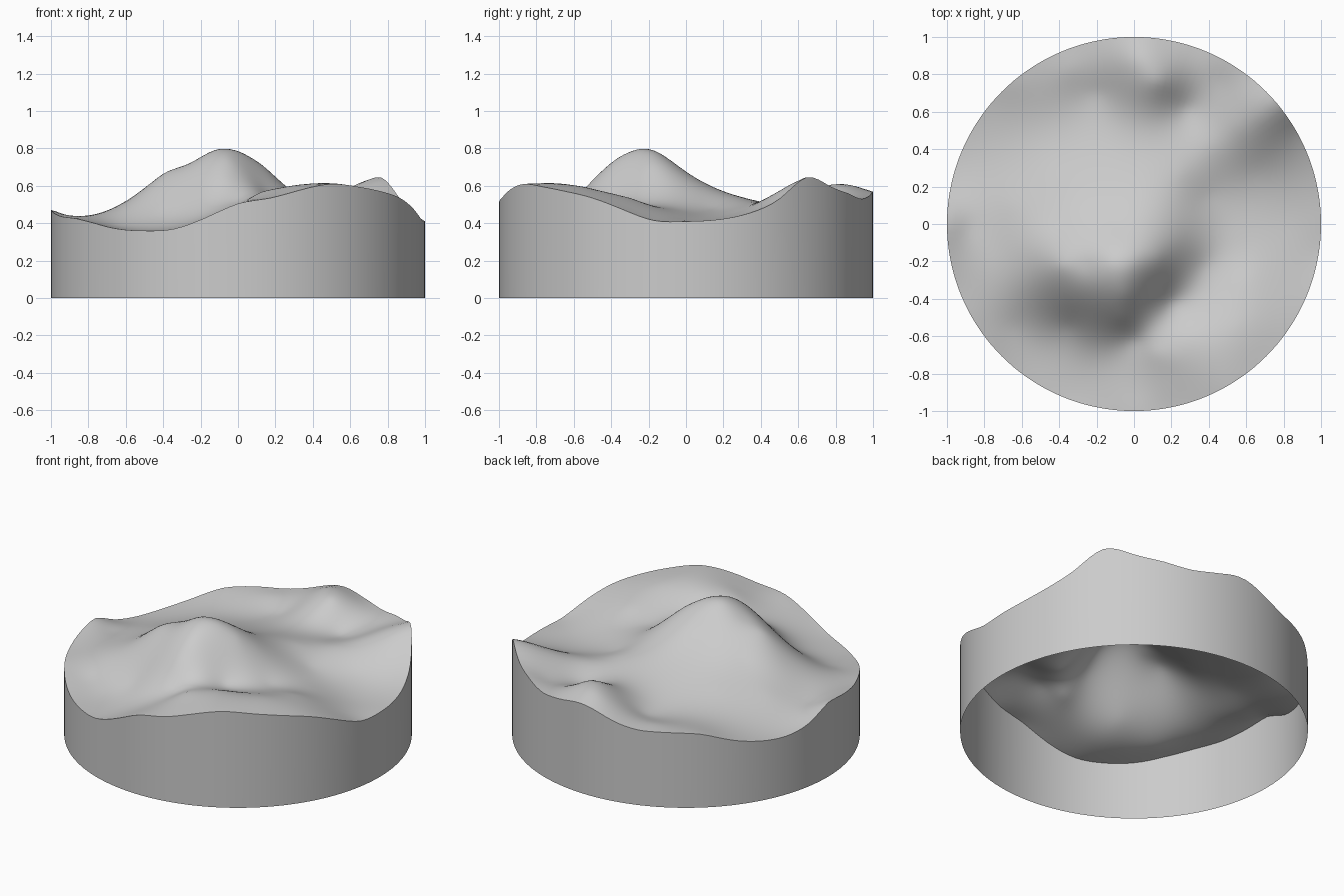
import bpy, bmesh, math

if "Cube" in bpy.data.objects:
    bpy.data.objects.remove(bpy.data.objects["Cube"])

# Rim height every 10 degrees, counter-clockwise from +x
rim = [.41, .42, .455, .53, .645, .60, .56, .53, .55, .565, .51, .475,
       .475, .465, .415, .38, .37, .40, .47, .455, .435, .425, .40, .37,
       .36, .37, .43, .505, .535, .58, .61, .595, .57, .535, .475, .415]

# Terrain features as (x, y, height)
main_peak = [(-.12, -.2, .79), (0, -.2, .785), (-.26, -.22, .72), (-.39, -.22, .67),
             (-.58, -.2, .53), (-.75, -.13, .45), (-.05, -.38, .735), (.13, -.18, .71),
             (.1, 0, .66), (-.1, 0, .665), (-.1, .15, .58), (-.4, 0, .58), (.2, -.1, .645)]
ridges = [(.2, .12, .575), (.25, .27, .535), (.4, .42, .515), (.55, .52, .56),
          (.68, .57, .61), (.02, .88, .60), (.13, .76, .60), (-.35, .82, .475),
          (.45, .76, .525), (.3, -.6, .59), (.55, -.55, .595), (.6, -.3, .535),
          (.2, -.8, .57), (.12, -.69, .565)]
valleys = [(-.07, -.5, .63), (-.1, -.67, .48), (-.35, -.4, .59), (-.35, -.55, .45),
           (-.4, -.75, .37), (-.6, -.35, .485), (-.65, -.56, .39), (0, -.62, .515),
           (.2, -.42, .53), (.38, -.22, .505), (.55, -.06, .47), (.8, .02, .42),
           (.4, .15, .48), (.65, .28, .46), (-.1, .34, .51), (-.1, .55, .475),
           (-.2, .7, .45), (-.4, .25, .50), (-.45, .55, .44), (-.65, .1, .47),
           (-.65, .4, .42), (.28, .62, .475), (-.88, -.02, .43)]

points = main_peak + ridges + valleys
for i, h in enumerate(rim):
    a = math.radians(10 * i)
    points.append((math.cos(a), math.sin(a), h))


def kernel(x, y):
    r2 = x * x + y * y
    return r2 * math.log(r2) if r2 > 1e-12 else 0.0


def solve(m):
    """Gaussian elimination on an augmented matrix."""
    n = len(m)
    for c in range(n):
        p = max(range(c, n), key=lambda r: abs(m[r][c]))
        m[c], m[p] = m[p], m[c]
        for r in range(c + 1, n):
            f = m[r][c] / m[c][c]
            if f:
                m[r] = [u - f * v for u, v in zip(m[r], m[c])]
    out = [0.0] * n
    for r in reversed(range(n)):
        out[r] = (m[r][n] - sum(m[r][k] * out[k] for k in range(r + 1, n))) / m[r][r]
    return out


# Thin-plate surface through all the features
rows = [[kernel(x - u, y - v) for u, v, _ in points] + [1, x, y, h] for x, y, h in points]
for basis in (lambda p: 1, lambda p: p[0], lambda p: p[1]):
    rows.append([basis(p) for p in points] + [0, 0, 0, 0])
weights = solve(rows)


def height(x, y):
    a, b, c = weights[-3:]
    return a + b * x + c * y + sum(w * kernel(x - u, y - v)
                                   for w, (u, v, _) in zip(weights, points))


def make_object(name, bm):
    mesh = bpy.data.meshes.new(name)
    bm.normal_update()
    bm.to_mesh(mesh)
    bm.free()
    for p in mesh.polygons:
        p.use_smooth = True
    ob = bpy.data.objects.new(name, mesh)
    bpy.context.collection.objects.link(ob)


SEG, RINGS = 144, 44


def ring(bm, r, z=None):
    verts = []
    for i in range(SEG):
        a = math.tau * i / SEG
        x, y = r * math.cos(a), r * math.sin(a)
        verts.append(bm.verts.new((x, y, height(x, y) if z is None else z)))
    return verts


def bridge(bm, a, b):
    for i in range(SEG):
        j = (i + 1) % SEG
        bm.faces.new((a[i], b[i], b[j], a[j]))


# Terrain surface
bm = bmesh.new()
centre = bm.verts.new((0, 0, height(0, 0)))
previous = ring(bm, 1 / RINGS)
for i in range(SEG):
    bm.faces.new((centre, previous[i], previous[(i + 1) % SEG]))
for k in range(2, RINGS + 1):
    current = ring(bm, k / RINGS)
    bridge(bm, previous, current)
    previous = current
make_object("terrain_surface", bm)

# Side wall, open underneath
bm = bmesh.new()
bridge(bm, ring(bm, 1), ring(bm, 1, 0))
make_object("side_wall", bm)
